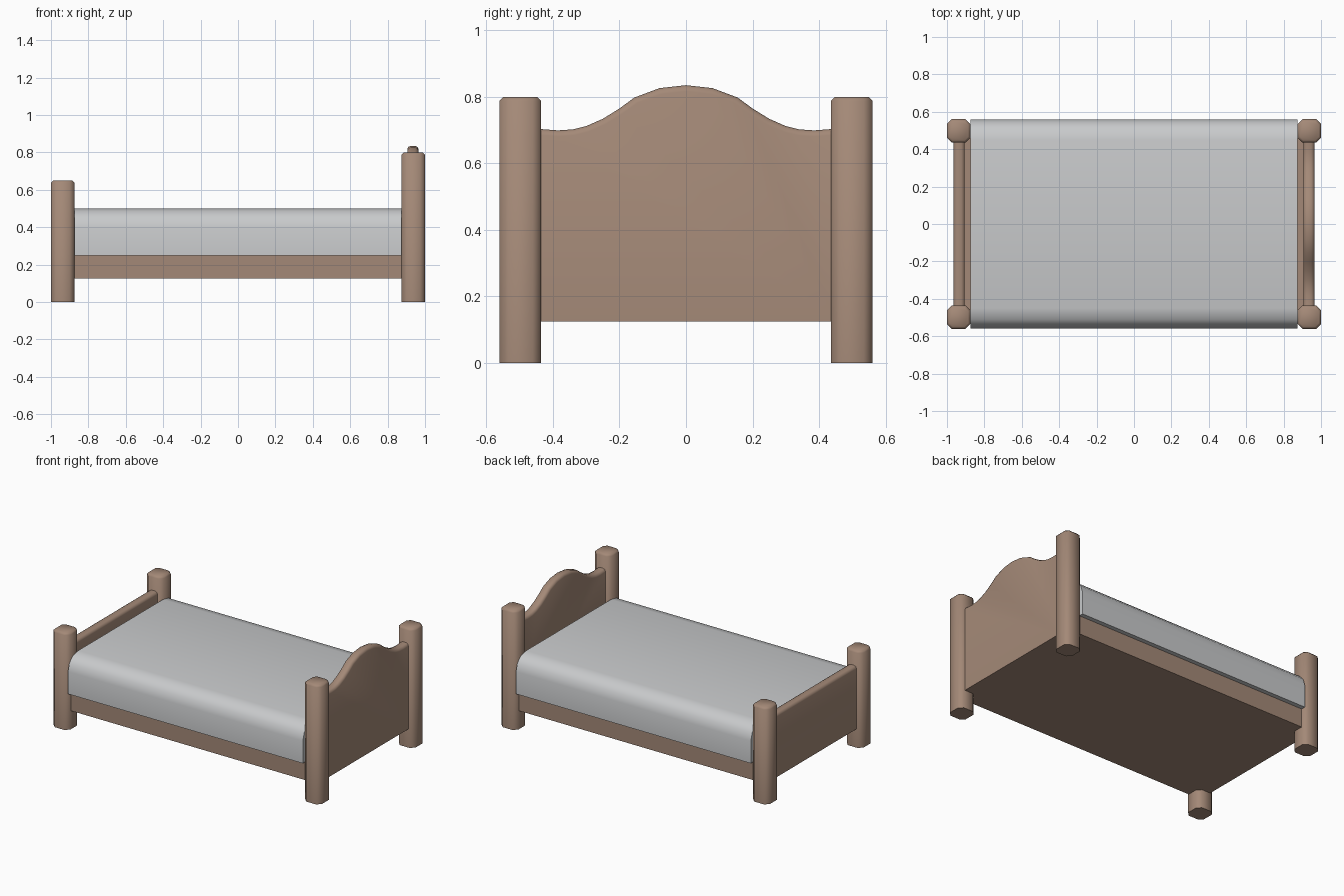
import bpy, bmesh, math
from mathutils import Vector

cube = bpy.data.objects.get("Cube")
if cube:
    bpy.data.objects.remove(cube, do_unlink=True)


def make_material(name, rgb):
    mat = bpy.data.materials.new(name)
    mat.use_nodes = True
    mat.diffuse_color = (*rgb, 1)
    mat.node_tree.nodes["Principled BSDF"].inputs["Base Color"].default_value = (*rgb, 1)
    return mat


wood = make_material("brown wood", (0.37, 0.25, 0.185))
fabric = make_material("pale grey fabric", (0.58, 0.59, 0.6))


def extrude_part(name, outline, offset, mat, soft=None, width=0.0, segments=1, angle=50):
    """Extrude an outline by offset, then bevel the edges chosen by soft."""
    bm = bmesh.new()
    face = bm.faces.new([bm.verts.new(p) for p in outline])
    grown = bmesh.ops.extrude_face_region(bm, geom=[face])
    verts = [v for v in grown["geom"] if isinstance(v, bmesh.types.BMVert)]
    bmesh.ops.translate(bm, verts=verts, vec=offset)
    bmesh.ops.recalc_face_normals(bm, faces=bm.faces)
    if soft:
        edges = [e for e in bm.edges if soft(e)]
        bmesh.ops.bevel(bm, geom=edges, offset=width, segments=segments,
                        profile=0.5, affect='EDGES', clamp_overlap=True)
    mesh = bpy.data.meshes.new(name)
    bm.to_mesh(mesh)
    bm.free()
    obj = bpy.data.objects.new(name, mesh)
    obj.data.materials.append(mat)
    bpy.context.collection.objects.link(obj)
    bpy.ops.object.select_all(action='DESELECT')
    obj.select_set(True)
    bpy.context.view_layer.objects.active = obj
    bpy.ops.object.shade_smooth_by_angle(angle=math.radians(angle))
    return obj


def post(name, x, y, height):
    r, c = 0.0625, 0.026
    half = [(r, -r + c), (r, r - c), (r - c, r), (-r + c, r)]
    ring = half + [(-a, -b) for a, b in half]
    extrude_part(name, [(x + a, y + b, 0) for a, b in ring], (0, 0, height), wood,
                 lambda e: all(v.co.z > height - 0.001 for v in e.verts), 0.012)


def panel(name, x, top):
    """Upright end board with a mirrored top curve and softened top edges."""
    t = 0.03
    curve = [(-y, z) for y, z in reversed(top) if y > 0] + top
    end = top[-1][0]
    profile = [(-end, 0.125)] + curve + [(end, 0.125)]
    extrude_part(name, [(x - t, y, z) for y, z in profile], (2 * t, 0, 0), wood,
                 lambda e: abs(e.verts[0].co.x - e.verts[1].co.x) < 0.001
                 and min(v.co.z for v in e.verts) > 0.2, 0.018, 2)


# Corner posts
for side, y in (("right", -0.498), ("left", 0.498)):
    post("head_post_" + side, 0.9375, y, 0.8)
    post("foot_post_" + side, -0.9375, y, 0.65)

# End boards
panel("headboard", 0.935, [(0, 0.835), (0.08, 0.826), (0.155, 0.798), (0.2, 0.765),
                           (0.25, 0.734), (0.3, 0.712), (0.34, 0.702), (0.385, 0.699),
                           (0.45, 0.704)])
panel("footboard", -0.935, [(0, 0.55), (0.45, 0.55)])

# Bed frame
extrude_part("bed_frame", [(-0.91, -0.53, 0.125), (0.91, -0.53, 0.125),
                           (0.91, 0.53, 0.125), (-0.91, 0.53, 0.125)],
             (0, 0, 0.125), wood, angle=30)

# Mattress with rounded long top edges
side = [(0.56, 0.25), (0.56, 0.4), (0.545, 0.45), (0.51, 0.487), (0.45, 0.5)]
section = side + [(-y, z) for y, z in reversed(side)]
extrude_part("mattress", [(-0.875, y, z) for y, z in section], (1.75, 0, 0), fabric)
